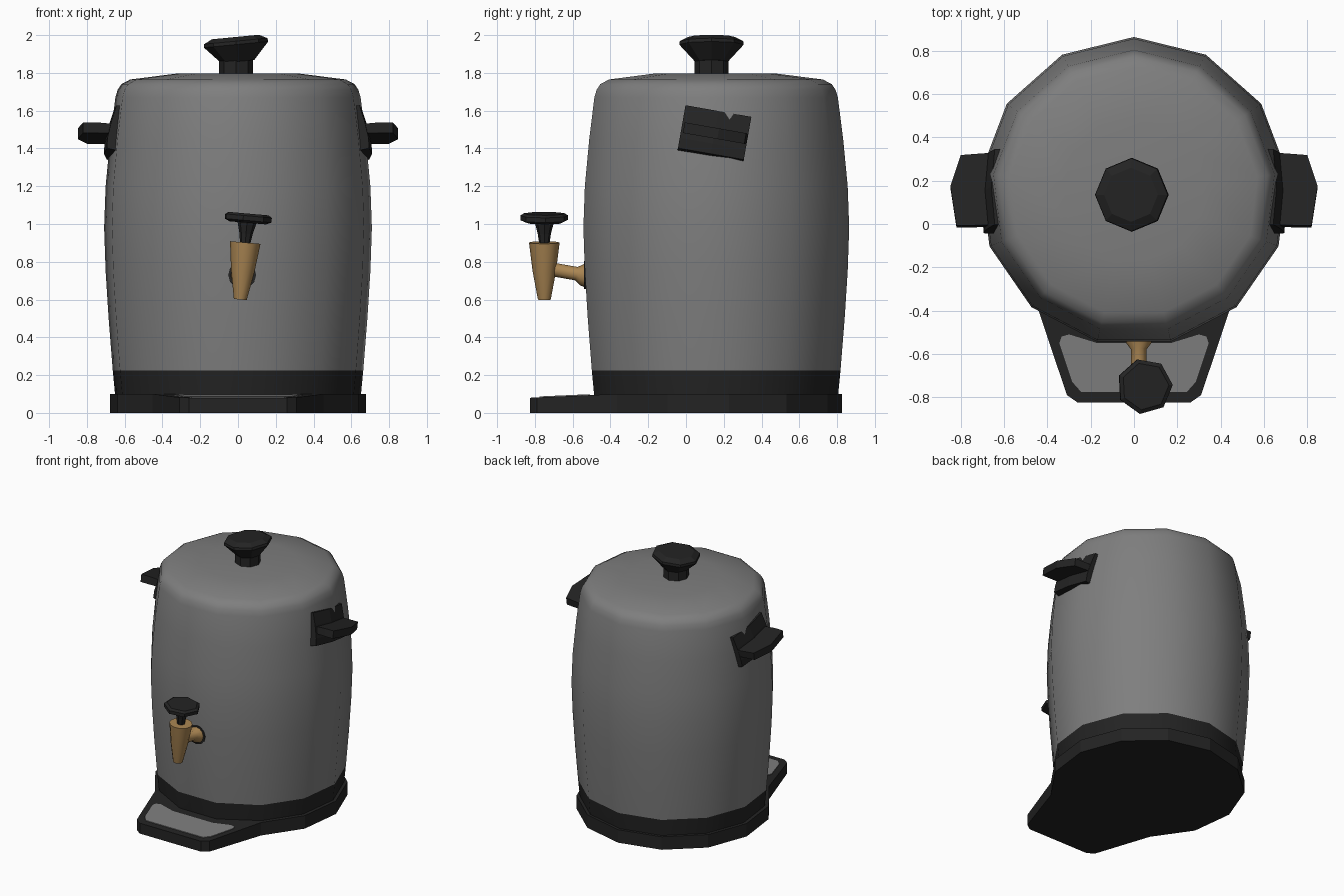
import bpy, bmesh, math
from mathutils import Matrix, Vector

if "Cube" in bpy.data.objects:
    bpy.data.objects.remove(bpy.data.objects["Cube"])


def material(name, r, g, b):
    m = bpy.data.materials.new(name)
    m.diffuse_color = (r, g, b, 1)
    m.use_nodes = True
    m.node_tree.nodes["Principled BSDF"].inputs["Base Color"].default_value = m.diffuse_color
    return m


STEEL = material("brushed grey steel", 0.21, 0.21, 0.21)
BLACK = material("black plastic", 0.017, 0.017, 0.017)
BRASS = material("brass", 0.40, 0.235, 0.085)


def finish(name, bm, mats, smooth=None, matrix=None):
    bmesh.ops.recalc_face_normals(bm, faces=bm.faces)
    me = bpy.data.meshes.new(name)
    bm.to_mesh(me)
    bm.free()
    for m in mats:
        me.materials.append(m)
    if matrix is not None:
        me.transform(matrix)
    if smooth:
        me.shade_smooth()
        me.set_sharp_from_angle(angle=math.radians(smooth))
    ob = bpy.data.objects.new(name, me)
    bpy.context.collection.objects.link(ob)
    return ob


def lathe(name, profile, sides, mats, matrix, start=90, smooth=None, rule=None):
    """Closed solid of revolution from (radius, height) points."""
    bm = bmesh.new()
    rings = []
    for r, z in profile:
        angs = [math.radians(start) + math.tau * i / sides for i in range(sides)]
        rings.append([bm.verts.new((r * math.cos(a), r * math.sin(a), z)) for a in angs])
    for a, b in zip(rings, rings[1:]):
        for i in range(sides):
            j = (i + 1) % sides
            bm.faces.new((a[i], a[j], b[j], b[i]))
    bm.faces.new(rings[0])
    bm.faces.new(rings[-1])
    if rule:
        for f in bm.faces:
            f.material_index = rule(f.calc_center_median())
    return finish(name, bm, mats, smooth, matrix)


def place(x, y, z, tilt=0, axis='Y'):
    return Matrix.Translation((x, y, z)) @ Matrix.Rotation(math.radians(tilt), 4, axis)


def prism(bm, lower, upper):
    """Joins two matching loops of 3D points; returns the vertex loops."""
    a = [bm.verts.new(p) for p in lower]
    b = [bm.verts.new(p) for p in upper]
    n = len(a)
    for i in range(n):
        j = (i + 1) % n
        bm.faces.new((a[i], a[j], b[j], b[i]))
    return a, b


CY = 0.15  # axis of the urn

# Barrel-shaped body with black foot band
lathe("urn_body",
      [(0.655, 0.09), (0.668, 0.225), (0.69, 0.5), (0.706, 0.75), (0.714, 0.98),
       (0.706, 1.2), (0.682, 1.45), (0.654, 1.67), (0.642, 1.71), (0.622, 1.74),
       (0.575, 1.765), (0.33, 1.796)],
      13, [STEEL, BLACK], place(0, CY, 0), smooth=50,
      rule=lambda c: 1 if c.z < 0.22 else 0)

# Base plate with sloping drip tray at the front
def tray_z(y):
    return 0.1 if y > -0.37 else 0.1 + (y + 0.37) * 0.044

outline = []
for k in range(-5, 6):
    a = math.pi / 2 + math.tau * k / 13
    outline.append((0.682 * math.cos(a), 0.145 + 0.682 * math.sin(a)))
outline += [(-0.31, -0.79), (-0.26, -0.825), (0.26, -0.825), (0.31, -0.79)]
bm = bmesh.new()
low, top = prism(bm, [(x, y, 0) for x, y in outline], [(x, y, tray_z(y)) for x, y in outline])
bm.faces.new(low)
bm.faces.new(top[:11])
bm.faces.new([top[0]] + top[10:])
finish("base_plate", bm, [BLACK])

# Grey drip panel on the tray
half = [(0.17, -0.55), (0.30, -0.51), (0.335, -0.52), (0.345, -0.55), (0.285, -0.73), (0.245, -0.775)]
panel = half + [(-x, y) for x, y in reversed(half)]
bm = bmesh.new()
low, top = prism(bm, [(x, y, tray_z(y) - 0.002) for x, y in panel],
                 [(x, y, tray_z(y) + 0.005) for x, y in panel])
bm.faces.new(low)
bm.faces.new(top)
finish("drip_panel", bm, [STEEL])

# Lid knob: neck and tilted octagonal cap
lathe("knob_neck", [(0.09, 1.77), (0.09, 1.87)], 8, [BLACK], place(-0.01, 0.135, 0))
lathe("knob_cap", [(0.088, -0.09), (0.171, 0.0), (0.168, 0.018), (0.125, 0.04)],
      8, [BLACK], place(-0.01, 0.135, 1.95, -5.5))

# Side handles: bowed mounting plate and tapered grip, tilted with the plate
def handle(name, side):
    bm = bmesh.new()
    prof = [(0.60, 0.122), (0.655, 0.125), (0.682, 0.04), (0.703, -0.05), (0.706, -0.105), (0.64, -0.122)]
    rows = []
    for y, dx in ((-0.177, -0.012), (0, 0.004), (0.177, -0.012)):
        rows.append([bm.verts.new((x + dx, y, z)) for x, z in prof])
    for a, b in zip(rows, rows[1:]):
        for i in range(6):
            j = (i + 1) % 6
            bm.faces.new((a[i], a[j], b[j], b[i]))
    bm.faces.new(rows[0])
    bm.faces.new(rows[-1])
    grip = [(0.66, -0.16), (0.75, -0.165), (0.82, -0.165), (0.848, 0.02), (0.80, 0.165), (0.66, 0.177)]
    low, top = prism(bm, [(x, y, -0.022) for x, y in grip],
                     [(x, y, 0.035 if x > 0.7 else 0.028) for x, y in grip])
    bm.faces.new(low)
    bm.faces.new(top)
    m = place(0, 0.15, 1.475, -10, 'X')
    finish(name, bm, [BLACK], matrix=Matrix.Scale(side, 4, (1, 0, 0)) @ m)


handle("right_handle", 1)
handle("left_handle", -1)
for ob in bpy.data.objects:
    if ob.name == "left_handle":
        ob.data.flip_normals()

# Tap, leaning slightly sideways
lean = place(0.012, -0.75, 0.6, 5)
lathe("tap_spout", [(0.034, 0.0), (0.062, 0.15), (0.081, 0.303)], 12, [BRASS], lean, smooth=40)
lathe("tap_stem", [(0.027, 0.295), (0.035, 0.35), (0.052, 0.415)], 8, [BLACK], lean)
lathe("tap_turn_knob", [(0.10, 0.408), (0.129, 0.42), (0.129, 0.445), (0.11, 0.457)],
      7, [BLACK], lean, start=3)
lathe("tap_pipe", [(0.066, -0.03), (0.058, 0.01), (0.036, 0.04), (0.036, 0.18)],
      12, [BRASS], place(0.022, -0.54, 0.73, 80, 'X'), smooth=40)
lathe("tap_washer", [(0.074, -0.03), (0.074, 0.01)],
      12, [BLACK], place(0.022, -0.53, 0.73, 90, 'X'))
